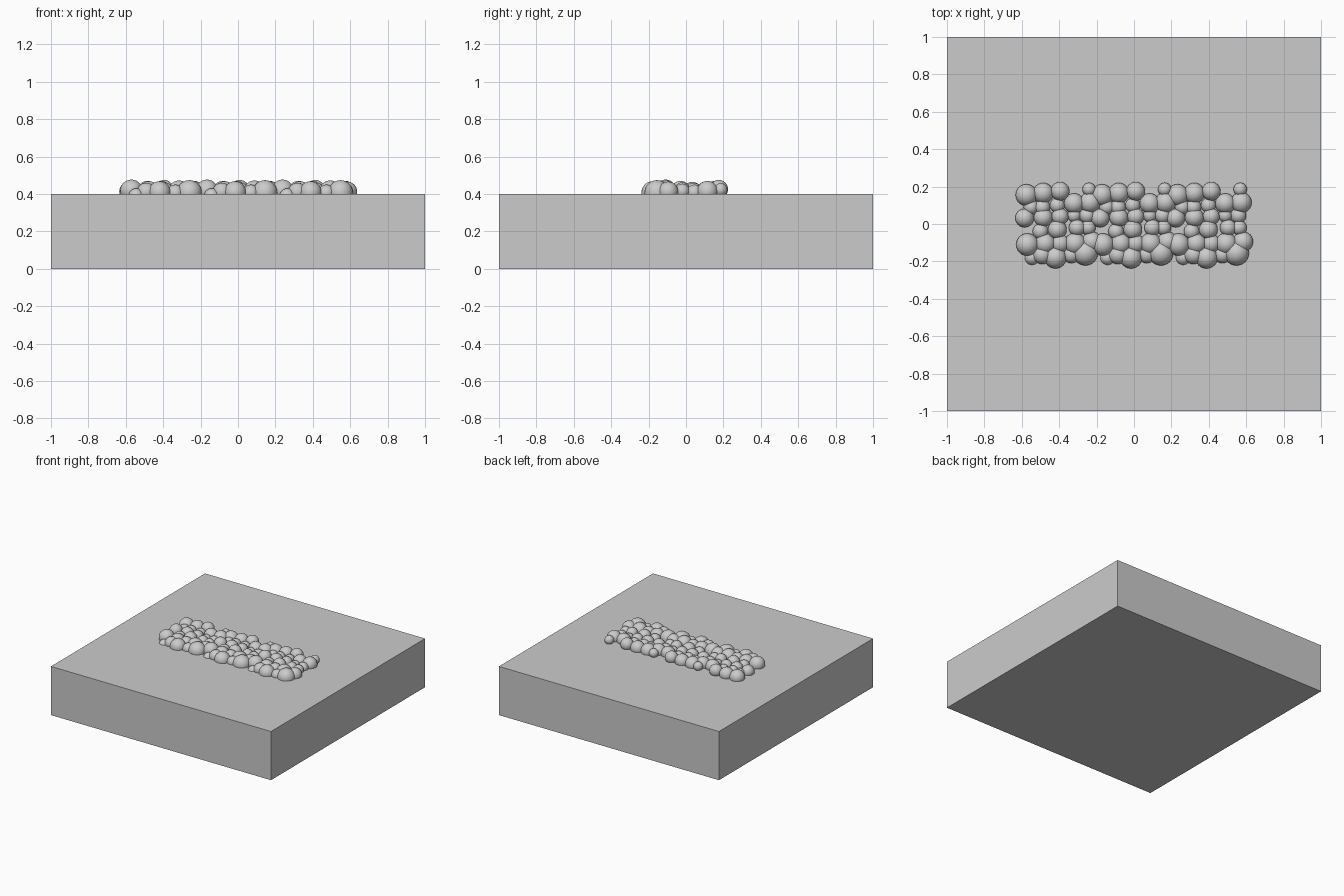
import bpy
import bmesh
from mathutils import Matrix

grey = bpy.data.materials.new("plain grey")
grey.diffuse_color = (0.6, 0.6, 0.6, 1.0)


def make_object(name, bm):
    mesh = bpy.data.meshes.new(name)
    bm.to_mesh(mesh)
    bm.free()
    mesh.materials.append(grey)
    obj = bpy.data.objects.new(name, mesh)
    bpy.context.collection.objects.link(obj)
    return obj


# Square slab
bm = bmesh.new()
bmesh.ops.create_cube(bm, size=1.0, matrix=Matrix.Translation((0, 0, 0.2)) @ Matrix.Diagonal((2, 2, 0.4, 1)))
make_object("slab", bm)

# One cluster of pebbles: x, y, radius, height of the top above the slab
PEBBLES = [
    # front row
    (-0.57, -0.11, 0.060, 0.077), (-0.545, -0.18, 0.040, 0.030),
    (-0.42, -0.178, 0.060, 0.068), (-0.49, -0.165, 0.050, 0.060),
    (-0.26, -0.155, 0.067, 0.074), (-0.335, -0.165, 0.045, 0.050),
    (-0.475, -0.105, 0.055, 0.068), (-0.395, -0.105, 0.050, 0.062),
    (-0.315, -0.105, 0.058, 0.072), (-0.225, -0.095, 0.054, 0.066),
    # middle rows
    (-0.50, -0.04, 0.042, 0.055), (-0.41, -0.03, 0.050, 0.070),
    (-0.305, -0.02, 0.044, 0.062), (-0.245, -0.02, 0.040, 0.055),
    (-0.585, 0.032, 0.050, 0.064), (-0.485, 0.035, 0.050, 0.064),
    (-0.395, 0.04, 0.045, 0.060), (-0.32, 0.045, 0.036, 0.045),
    (-0.25, 0.045, 0.042, 0.050), (-0.55, 0.09, 0.040, 0.050),
    (-0.49, 0.09, 0.042, 0.055), (-0.41, 0.10, 0.040, 0.050),
    # back row
    (-0.575, 0.155, 0.058, 0.070), (-0.485, 0.165, 0.055, 0.070),
    (-0.395, 0.175, 0.050, 0.075), (-0.32, 0.11, 0.054, 0.068),
    (-0.24, 0.185, 0.036, 0.058), (-0.235, 0.115, 0.056, 0.070),
]
PITCH = 0.404

# The cluster repeats three times along x
for i, place in enumerate(("left", "middle", "right")):
    bm = bmesh.new()
    for x, y, r, top in PEBBLES:
        m = Matrix.Translation((x + i * PITCH, y, 0.4 + top - r))
        bmesh.ops.create_uvsphere(bm, u_segments=24, v_segments=14, radius=r, matrix=m)
    for face in bm.faces:
        face.smooth = True
    make_object(place + "_pebbles", bm)
